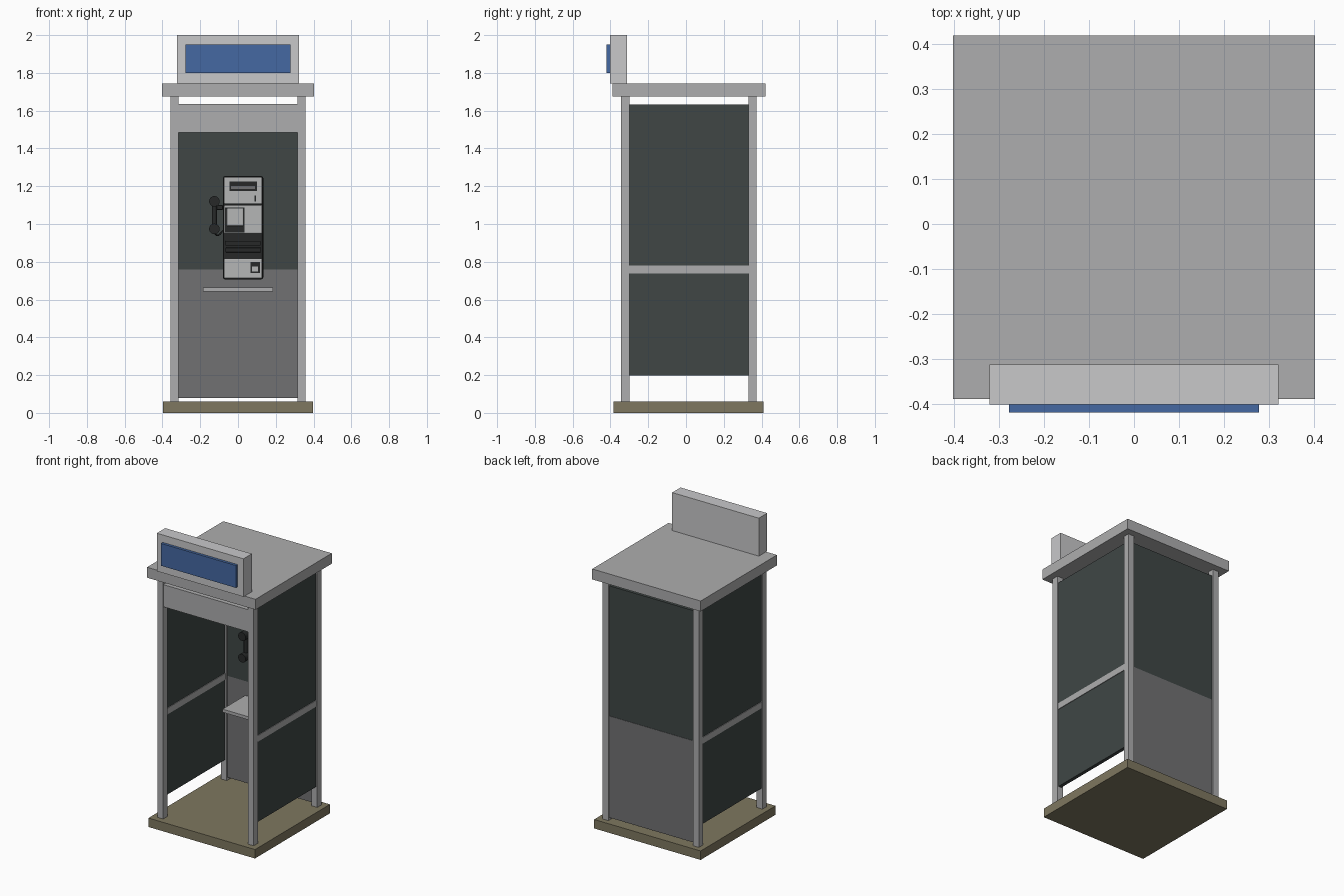
import bpy, math

old = bpy.data.objects.get("Cube")
if old:
    bpy.data.objects.remove(old, do_unlink=True)


def material(name, r, g, b):
    m = bpy.data.materials.new(name)
    m.use_nodes = True
    m.diffuse_color = (r, g, b, 1)
    m.node_tree.nodes["Principled BSDF"].inputs["Base Color"].default_value = (r, g, b, 1)
    return m


metal = material("frame grey", 0.42, 0.42, 0.425)
pale = material("sign pale grey", 0.58, 0.58, 0.59)
blue = material("sign blue", 0.06, 0.14, 0.36)
glass = material("dark glass", 0.05, 0.062, 0.06)
panel = material("panel grey", 0.165, 0.165, 0.17)
floor = material("floor tan", 0.21, 0.185, 0.115)
black = material("phone black", 0.02, 0.022, 0.022)
silver = material("phone silver", 0.46, 0.47, 0.47)


def box(name, mat, x, y, z, bevel=0):
    """Box from (low, high) ranges on each axis."""
    mid = [(a + b) / 2 for a, b in (x, y, z)]
    bpy.ops.mesh.primitive_cube_add(size=1, location=mid)
    o = bpy.context.object
    o.name = name
    o.scale = [b - a for a, b in (x, y, z)]
    bpy.ops.object.transform_apply(location=False, rotation=False)
    o.data.materials.append(mat)
    if bevel:
        mod = o.modifiers.new("rounded", "BEVEL")
        mod.width, mod.segments = bevel, 2
    return o


def rod(name, mat, x, y, z, radius, depth, axis="Z"):
    turn = (math.pi / 2, 0, 0) if axis == "Y" else (0, 0, 0)
    bpy.ops.mesh.primitive_cylinder_add(vertices=20, radius=radius, depth=depth,
                                        location=(x, y, z), rotation=turn)
    o = bpy.context.object
    o.name = name
    o.data.materials.append(mat)
    bpy.ops.object.shade_smooth_by_angle()
    return o


# Floor, roof and sign
box("floor_slab", floor, (-0.396, 0.396), (-0.385, 0.41), (0, 0.06))
box("roof", metal, (-0.403, 0.403), (-0.39, 0.42), (1.675, 1.745))
box("sign_box", pale, (-0.322, 0.322), (-0.402, -0.313), (1.745, 2.0))
box("sign_face", blue, (-0.278, 0.278), (-0.42, -0.402), (1.8, 1.95))

# Corner posts, side windows and rails
for side, s in (("left", 1), ("right", -1)):
    def span(a, b):
        return sorted((a * s, b * s))
    box(side + "_front_post", metal, span(0.315, 0.358), (-0.345, -0.3), (0.06, 1.675))
    box(side + "_back_post", metal, span(0.315, 0.358), (0.33, 0.374), (0.06, 1.675))
    box(side + "_upper_window", glass, span(0.327, 0.35), (-0.3, 0.33), (0.78, 1.632))
    box(side + "_lower_window", glass, span(0.327, 0.35), (-0.3, 0.33), (0.197, 0.738))
    box(side + "_rail", metal, span(0.323, 0.354), (-0.3, 0.33), (0.738, 0.78))

# Door header, back wall and shelf
box("header", metal, (-0.315, 0.315), (-0.343, -0.305), (1.485, 1.634))
box("back_window", glass, (-0.315, 0.315), (0.34, 0.364), (0.76, 1.634))
box("back_panel", panel, (-0.315, 0.315), (0.34, 0.366), (0.078, 0.76))
box("shelf", metal, (-0.185, 0.185), (0.1, 0.34), (0.642, 0.663))

# Telephone body with raised front sections
F = 0.25
box("phone_body", black, (-0.08, 0.134), (F, 0.34), (0.706, 1.254), 0.012)
box("phone_top_plate", silver, (-0.074, 0.128), (F - 0.008, F), (1.108, 1.248), 0.004)
box("phone_middle_plate", silver, (-0.074, 0.128), (F - 0.008, F), (0.952, 1.1), 0.003)
box("phone_bottom_plate", silver, (-0.074, 0.128), (F - 0.008, F), (0.712, 0.815), 0.004)
box("display", black, (-0.045, 0.1), (F - 0.013, F - 0.007), (1.175, 1.225))
box("display_screen", panel, (-0.036, 0.091), (F - 0.015, F - 0.012), (1.186, 1.2))
box("keypad_surround", black, (-0.068, 0.035), (F - 0.013, F - 0.007), (0.956, 1.088))
box("keypad_plate", silver, (-0.06, 0.027), (F - 0.022, F - 0.01), (0.99, 1.082), 0.003)
box("coin_slot", black, (0.088, 0.096), (F - 0.012, F - 0.006), (1.12, 1.15))
for i, z in enumerate((0.85, 0.885)):
    box("card_tray_%d" % i, black, (-0.066, 0.12), (F - 0.014, F), (z, z + 0.025), 0.003)
box("coin_return", black, (0.066, 0.116), (F - 0.012, F - 0.006), (0.74, 0.8))
box("coin_return_flap", silver, (0.075, 0.107), (F - 0.015, F - 0.011), (0.748, 0.775))

# Handset, its cradle and its cord
HX = -0.125
rod("handset_handle", black, HX, 0.262, 1.047, 0.013, 0.16)
for part, z in (("earpiece", 1.12), ("mouthpiece", 0.974)):
    rod(part, black, HX, 0.25, z, 0.028, 0.06, "Y")
    rod(part + "_cap", black, HX, 0.285, z, 0.022, 0.03, "Y")
box("cradle", black, (-0.135, -0.08), (0.27, 0.32), (1.075, 1.1), 0.004)

cord = bpy.data.curves.new("handset_cord", "CURVE")
cord.dimensions = "3D"
cord.bevel_depth, cord.bevel_resolution = 0.004, 2
line = cord.splines.new("BEZIER")
path = [(HX, 0.28, 0.96), (-0.11, 0.3, 0.94), (-0.078, 0.3, 0.965)]
line.bezier_points.add(len(path) - 1)
for p, co in zip(line.bezier_points, path):
    p.co = co
    p.handle_left_type = p.handle_right_type = "AUTO"
cord.materials.append(black)
bpy.context.collection.objects.link(bpy.data.objects.new("handset_cord", cord))
